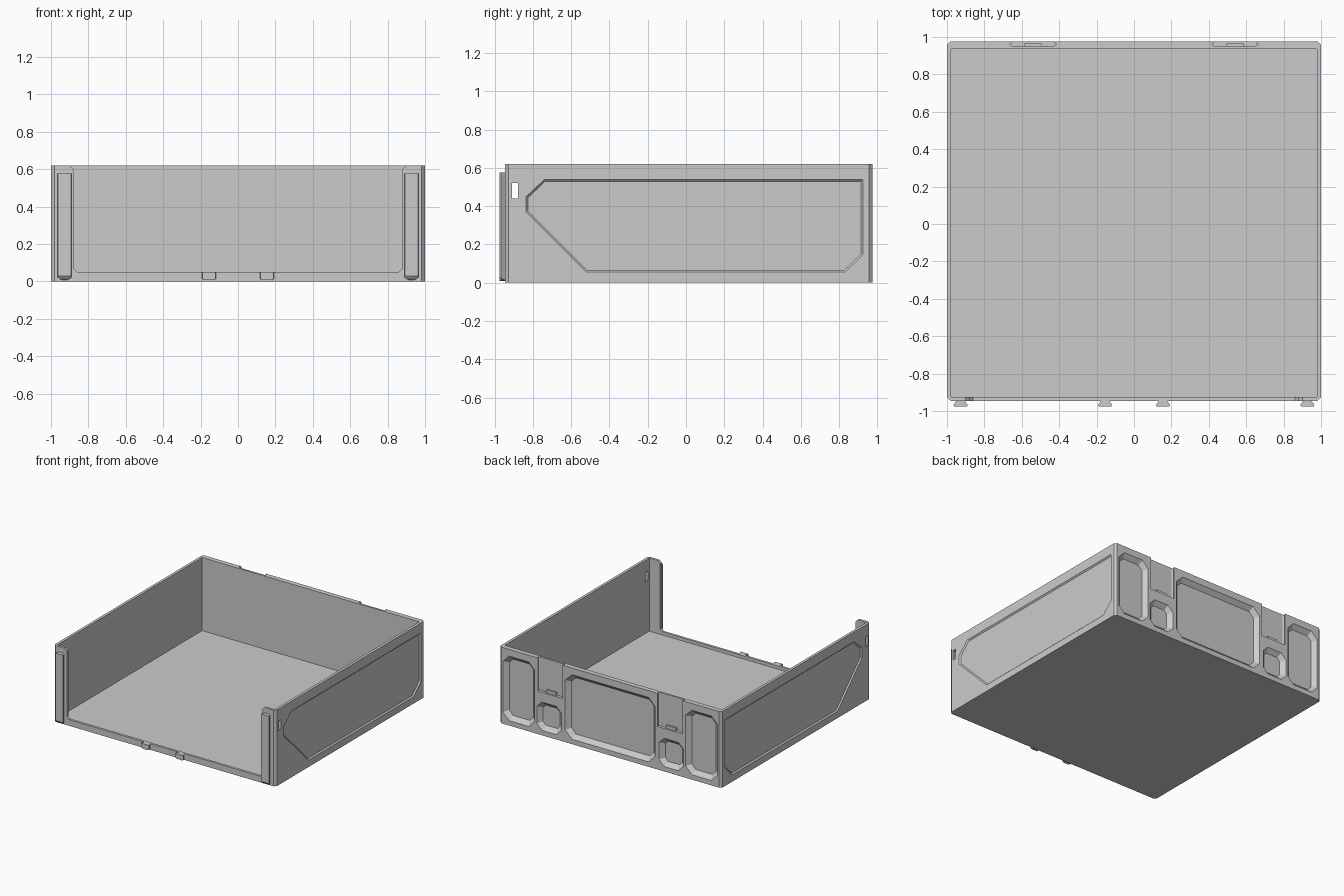
import bpy, bmesh
from mathutils import Vector

if "Cube" in bpy.data.objects:
    bpy.data.objects.remove(bpy.data.objects["Cube"])

H = 0.62             # tray height
FRONT, BACK = -0.945, 0.975


def loft(name, rings):
    """Closed solid through rings of equal point count."""
    bm = bmesh.new()
    vs = [[bm.verts.new(p) for p in r] for r in rings]
    n = len(vs[0])
    for a, b in zip(vs, vs[1:]):
        for i in range(n):
            j = (i + 1) % n
            bm.faces.new((a[i], a[j], b[j], b[i]))
    bm.faces.new(vs[0])
    bm.faces.new(vs[-1])
    bmesh.ops.recalc_face_normals(bm, faces=bm.faces)
    me = bpy.data.meshes.new(name)
    bm.to_mesh(me)
    bm.free()
    ob = bpy.data.objects.new(name, me)
    bpy.context.collection.objects.link(ob)
    return ob


def chamfered(x0, x1, y0, y1, c):
    return [(x0 + c, y0), (x1 - c, y0), (x1, y0 + c), (x1, y1 - c),
            (x1 - c, y1), (x0 + c, y1), (x0, y1 - c), (x0, y0 + c)]


def inset(poly, d):
    """Inset a convex counter-clockwise outline by d."""
    out = []
    for i in range(len(poly)):
        p = Vector(poly[i])
        a = (p - Vector(poly[i - 1])).normalized()
        b = (Vector(poly[(i + 1) % len(poly)]) - p).normalized()
        na, nb = Vector((-a.y, a.x)), Vector((-b.y, b.x))
        out.append(tuple(p + (na + nb) * d / (1 + na.dot(nb))))
    return out


def xy(poly, z):
    return [(a, b, z) for a, b in poly]


def xz(poly, y):
    return [(a, y, b) for a, b in poly]


def yz(poly, x):
    return [(x, a, b) for a, b in poly]


def box(name, x0, x1, y0, y1, z0, z1):
    r = [(x0, y0), (x1, y0), (x1, y1), (x0, y1)]
    return loft(name, [xy(r, z0), xy(r, z1)])


def cut(target, cutter):
    m = target.modifiers.new("cut", 'BOOLEAN')
    m.operation = 'DIFFERENCE'
    m.solver = 'EXACT'
    m.object = cutter
    bpy.context.view_layer.objects.active = target
    bpy.ops.object.modifier_apply(modifier=m.name)
    bpy.data.objects.remove(cutter)


# tray shell with chamfered upright corners
outline = chamfered(-1, 1, FRONT, BACK, 0.018)
tray = loft("tray", [xy(outline, 0), xy(outline, H)])
cut(tray, box("cavity", -0.978, 0.978, -0.925, 0.935, 0.025, 0.8))

# front opening, leaving a low lip and two side flanges
half = [(0.86, 0.05), (0.88, 0.07), (0.88, 0.6), (0.9, H), (0.9, 0.8)]
opening = half + [(-x, z) for x, z in reversed(half)]
cut(tray, loft("opening", [xz(opening, -1.1), xz(opening, -0.9)]))

# slots through both side walls
cut(tray, box("slot", -1.2, 1.2, -0.91, -0.878, 0.44, 0.522))

# shallow recessed side panels
panel = [(-0.52, 0.055), (0.83, 0.055), (0.925, 0.145), (0.925, 0.54),
         (-0.74, 0.54), (-0.835, 0.45), (-0.835, 0.37)]
for s in (-1, 1):
    cut(tray, loft("side_panel", [yz(inset(panel, -0.01), s * 1.01),
                                  yz(inset(panel, 0.01), s * 0.99)]))

# sloped pockets in the back wall
pockets = [(-0.405, 0.405, 0.04, 0.565, 0.06)]
for s in (-1, 1):
    for a, b, z0, z1, c in ((0.68, 0.965, 0.04, 0.565, 0.055),
                            (0.44, 0.66, 0.04, 0.27, 0.045)):
        pockets.append((min(s * a, s * b), max(s * a, s * b), z0, z1, c))
for p in pockets:
    o = chamfered(*p)
    cut(tray, loft("pocket", [xz(inset(o, -0.02), BACK + 0.02),
                              xz(inset(o, 0.033), BACK - 0.033)]))

# undercut latch recesses in the back wall, each with a clip tab
side = [(0.108, 0.951), (0.122, 0.957), (0.122, 0.964), (0.112, 0.968), (0.112, 1.05)]
for s in (-1, 1):
    prof = [(x + s * 0.54, y) for x, y in side]
    prof += [(s * 0.54 - x, y) for x, y in reversed(side)]
    cut(tray, loft("latch_recess", [xy(prof, 0.35), xy(prof, 0.8)]))
    box("clip_tab", s * 0.54 - 0.045, s * 0.54 + 0.045, 0.945, 0.964, 0.345, 0.375)


def dovetail(name, cx, z0, z1, taper):
    """Front tongue: narrow at the wall, wide at its face."""
    rings = []
    for y, w, t in ((FRONT + 0.005, 0.022, 0), (FRONT, 0.022, 0),
                    (-0.966, 0.037, taper * 0.4), (-0.975, 0.035, taper)):
        rings.append(xz([(cx - w * 0.75, z0 + t), (cx + w * 0.75, z0 + t),
                         (cx + w, z0 + t + 0.006), (cx + w, z1),
                         (cx - w, z1), (cx - w, z0 + t + 0.006)], y))
    return loft(name, rings)


# upright dovetail rails and small lip tongues on the front
for s in (-1, 1):
    dovetail("front_rail", s * 0.927, 0.008, 0.577, 0.02)
    dovetail("lip_tongue", s * 0.155, 0.008, 0.05, 0.0)
